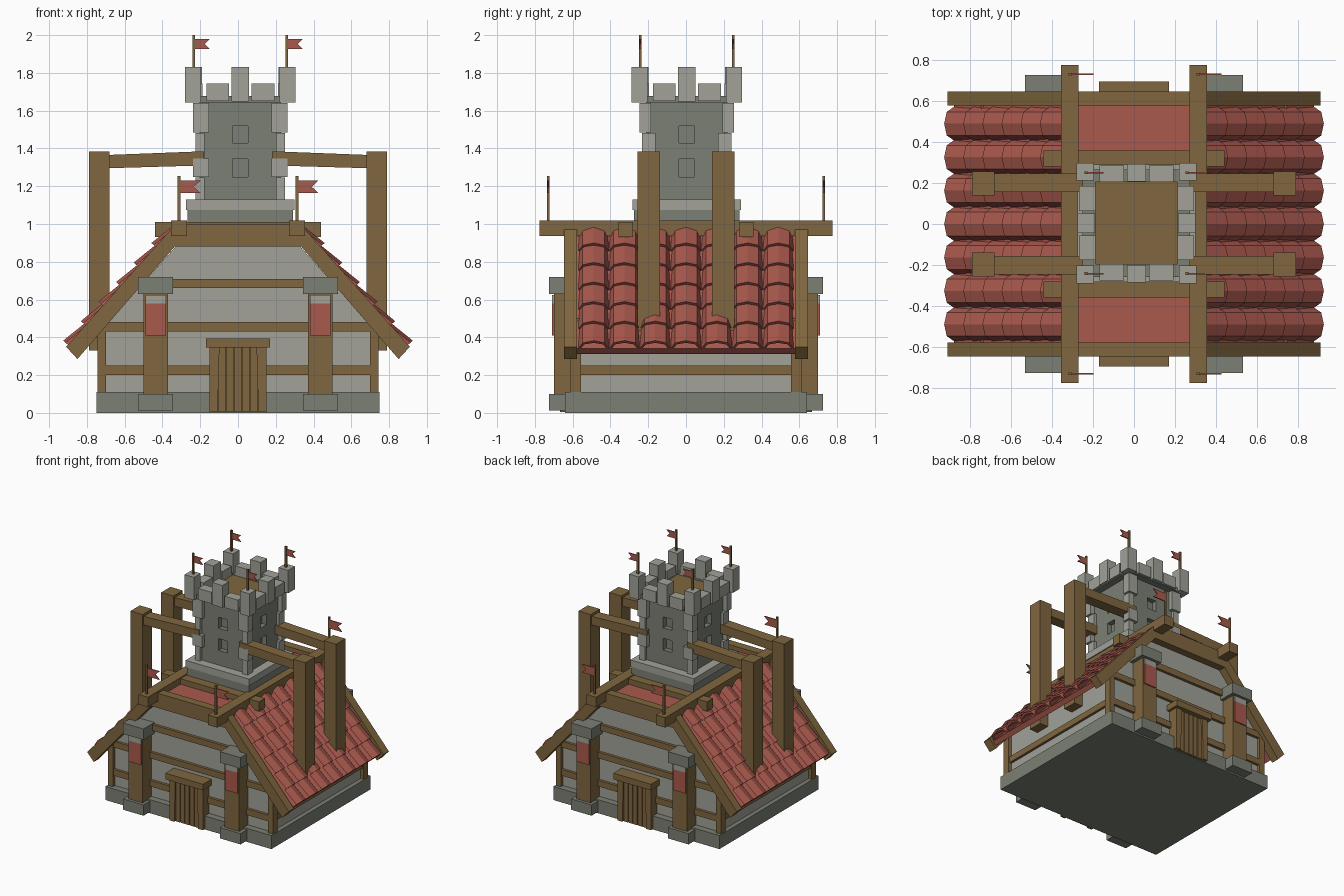
import bpy, bmesh, math
from mathutils import Vector

if "Cube" in bpy.data.objects:
    bpy.data.objects.remove(bpy.data.objects["Cube"])


def material(name, rgb):
    m = bpy.data.materials.new(name)
    m.diffuse_color = (*rgb, 1)
    m.use_nodes = True
    m.node_tree.nodes["Principled BSDF"].inputs["Base Color"].default_value = m.diffuse_color
    return m


LIGHT = material("light stone", (0.36, 0.36, 0.32))
DARK = material("dark stone", (0.20, 0.215, 0.175))
WOOD = material("brown wood", (0.215, 0.135, 0.05))
RED = material("red tile", (0.40, 0.10, 0.075))


def finish(bm, name, mat):
    bmesh.ops.recalc_face_normals(bm, faces=bm.faces[:])
    me = bpy.data.meshes.new(name)
    bm.to_mesh(me)
    bm.free()
    me.materials.append(mat)
    ob = bpy.data.objects.new(name, me)
    bpy.context.collection.objects.link(ob)
    return ob


def prism(name, profile, y0, y1, mat):
    """Extrude an (x, z) profile along y."""
    bm = bmesh.new()
    a = [bm.verts.new((x, y0, z)) for x, z in profile]
    b = [bm.verts.new((x, y1, z)) for x, z in profile]
    n = len(a)
    bm.faces.new(a)
    bm.faces.new(b[::-1])
    for i in range(n):
        j = (i + 1) % n
        bm.faces.new((a[i], b[i], b[j], a[j]))
    return finish(bm, name, mat)


def box(name, x, y, z, mat):
    return prism(name, [(x[0], z[0]), (x[1], z[0]), (x[1], z[1]), (x[0], z[1])], y[0], y[1], mat)


def mir(s, a, b):
    return tuple(sorted((s * a, s * b)))


def flag(name, x, y, z0, z1, w, zf, h):
    """Pole with a swallow-tailed pennant pointing to +x."""
    box(name + "_pole", (x - .007, x + .007), (y - .007, y + .007), (z0, z1), WOOD)
    prism(name, [(x, zf - h), (x + w, zf - h), (x + w * .68, zf), (x + w, zf + h), (x, zf + h)],
          y - .004, y + .004, RED)


# House body
box("foundation", (-.75, .75), (-.64, .64), (0, .11), DARK)
prism("house_wall", [(-.715, .05), (.715, .05), (.715, .45), (.33, .88), (-.33, .88), (-.715, .45)],
      -.585, .585, LIGHT)

# Gable ends: barge frame, beams, columns, doors
frame = [(-.91, .35), (-.33, 1.0), (.33, 1.0), (.91, .35), (.85, .285), (.335, .88), (-.335, .88), (-.85, .285)]
for s, side in ((-1, "front"), (1, "back")):
    prism(side + "_barge_frame", frame, *mir(s, .577, .645), WOOD)
    for z0, z1, w in ((.2, .25, .73), (.43, .48, .71), (.66, .71, .52)):
        box(side + "_wall_beam", (-w, w), mir(s, .57, .607), (z0, z1), WOOD)
    # Door leaf, frame and lintel
    box(side + "_door_back", (-.14, .14), mir(s, .58, .645), (.005, .35), WOOD)
    for i in range(5):
        c = -.084 + i * .042
        box(side + "_door_plank", (c - .018, c + .018), mir(s, .6, .655), (.005, .35), WOOD)
    for sx in (-1, 1):
        prism(side + "_door_post", [(sx * .15, .005), (sx * .108, .005), (sx * .098, .35), (sx * .15, .35)],
              *mir(s, .58, .668), WOOD)
    box(side + "_door_lintel", (-.17, .17), mir(s, .58, .695), (.345, .395), WOOD)
    for sx in (-1, 1):
        box(side + "_corner_post", mir(sx, .70, .745), mir(s, .555, .612), (.11, .5), WOOD)
        box(side + "_column", mir(sx, .37, .50), mir(s, .58, .70), (.09, .64), WOOD)
        box(side + "_column_foot", mir(sx, .345, .53), mir(s, .58, .725), (.012, .1), DARK)
        box(side + "_column_cap", mir(sx, .345, .53), mir(s, .58, .725), (.63, .72), DARK)
        box(side + "_banner", mir(sx, .38, .49), mir(s, .70, .709), (.41, .58), RED)
        box(side + "_banner_top", mir(sx, .38, .49), mir(s, .70, .709), (.58, .625), LIGHT)

# Roof slopes with rows of barrel tiles
P0, P1 = Vector((.34, .98)), Vector((.90, .36))
D = (P1 - P0).normalized()
N = Vector((-D.y, D.x))
L = (P1 - P0).length
ROWS, COLS, SEG, W = 6, 7, 4, .163


def tiles(sx, name):
    bm = bmesh.new()
    step = L / ROWS
    for r in range(ROWS):
        for c in range(COLS):
            yc = (c - (COLS - 1) / 2) * W
            rings = []
            for t, base, h in ((r * step - .012, -.045, .055), ((r + 1) * step, -.03, .064)):
                for inner in (0, .018):
                    ring = []
                    for k in range(SEG + 1):
                        a = math.pi * k / SEG
                        p = P0 + D * t + N * (base + (h - inner) * math.sin(a) ** .9 if 0 < k < SEG else base)
                        ring.append(bm.verts.new((sx * p.x, yc - math.cos(a) * (W / 2 - inner * .6), p.y)))
                    rings.append(ring)
            ot, it, ob, ib = rings
            for k in range(SEG):
                bm.faces.new((ot[k], ot[k + 1], ob[k + 1], ob[k]))
                bm.faces.new((it[k], ib[k], ib[k + 1], it[k + 1]))
                bm.faces.new((ob[k], ob[k + 1], ib[k + 1], ib[k]))
                bm.faces.new((ot[k], it[k], it[k + 1], ot[k + 1]))
            for k in (0, SEG):
                bm.faces.new((ot[k], ob[k], ib[k], it[k]))
    finish(bm, name, RED)


for sx, side in ((-1, "left"), (1, "right")):
    a, b, c, d = P0 - N * .03, P1 - N * .03, P1 - N * .07, P0 - N * .07
    prism(side + "_roof_slab", [(sx * p.x, p.y) for p in (a, b, c, d)], -.58, .58, RED)
    tiles(sx, side + "_roof_tiles")
    box(side + "_side_wall_beam", mir(sx, .70, .735), (-.57, .57), (.2, .25), WOOD)
    box(side + "_ridge_beam", mir(sx, .27, .355), (-.775, .775), (.937, 1.018), WOOD)
    box(side + "_cross_beam", (-.44, .44), mir(sx, .28, .357), (.932, 1.01), WOOD)
    # Tall posts tied to the tower
    for sy in (-1, 1):
        box(side + "_tall_post", mir(sx, .68, .79), mir(sy, .138, .257), (.33, 1.385), WOOD)
        prism(side + "_tie_beam", [(sx * .18, 1.31), (sx * .7, 1.295), (sx * .7, 1.365), (sx * .18, 1.385)],
              *mir(sy, .155, .245), WOOD)
        flag(side + "_ridge_flag", sx * .312, sy * .73, 1.0, 1.255, .115, 1.197, .034)
box("flat_roof", (-.33, .33), (-.58, .58), (.88, .965), RED)

# Tower: centre and size helper
CX, CY = .012, .004


def tower_box(name, h, z, mat):
    return box(name, (CX - h, CX + h), (CY - h, CY + h), z, mat)


tower_box("tower_plinth", .28, (.93, 1.08), DARK)
tower_box("tower_plinth_cap", .287, (1.075, 1.13), LIGHT)

# Tower shaft with recessed windows on all four sides
bm = bmesh.new()
bmesh.ops.create_cube(bm, size=1)
for v in bm.verts:
    v.co = Vector((v.co.x * .43, v.co.y * .43, 1.38 + v.co.z * .54))
WZ = ((1.25, 1.345), (1.43, 1.52))
cuts = [(Vector((s * .04, s * .04, 0)), ax) for s in (-1, 1) for ax in (Vector((1, 0, 0)), Vector((0, 1, 0)))]
cuts += [(Vector((0, 0, z)), Vector((0, 0, 1))) for pair in WZ for z in pair]
for co, no in cuts:
    bmesh.ops.bisect_plane(bm, geom=bm.verts[:] + bm.edges[:] + bm.faces[:], plane_co=co, plane_no=no)
bm.normal_update()
holes = []
for f in bm.faces:
    c = f.calc_center_median()
    if abs(f.normal.z) < .1 and min(abs(c.x), abs(c.y)) < .03 and any(a < c.z < b for a, b in WZ):
        holes.append(f)
for f in bmesh.ops.extrude_discrete_faces(bm, faces=holes)["faces"]:
    n = f.normal.copy()
    for v in f.verts:
        v.co -= n * .04
bmesh.ops.translate(bm, verts=bm.verts[:], vec=(CX, CY, 0))
finish(bm, "tower_shaft", DARK)

# Corner stones, alternating in size
levels = (1.13, 1.25, 1.35, 1.485, 1.645)
for sx in (-1, 1):
    for sy in (-1, 1):
        for i in range(4):
            out = (.238, .25)[i % 2]
            inx, iny = ((.19, .165), (.165, .19))[i % 2]
            x, y = mir(sx, inx, out), mir(sy, iny, out)
            box("corner_stone", (CX + x[0], CX + x[1]), (CY + y[0], CY + y[1]),
                (levels[i], levels[i + 1] - .004), LIGHT)
        # Corner merlons and tower flags
        x, y = mir(sx, .207, .293), mir(sy, .207, .293)
        box("corner_merlon", (CX + x[0], CX + x[1]), (CY + y[0], CY + y[1]), (1.643, 1.83), LIGHT)
        flag("tower_flag", CX + sx * .246, CY + sy * .246, 1.82, 2.0, .085, 1.953, .026)

# Parapet, deck and merlons on each side
tower_box("tower_deck", .2, (1.6, 1.665), WOOD)
for s in (-1, 1):
    for along_x in (True, False):
        def side_box(name, u, v, z, mat):
            x, y = (u, v) if along_x else (v, u)
            box(name, (CX + x[0], CX + x[1]), (CY + y[0], CY + y[1]), z, mat)
        side_box("parapet", (-.26, .26), mir(s, .2, .262), (1.643, 1.678), DARK)
        side_box("middle_merlon", (-.047, .047), mir(s, .203, .288), (1.648, 1.83), LIGHT)
        for m in (-1, 1):
            side_box("low_merlon", mir(m, .06, .18), mir(s, .2, .28), (1.65, 1.743), LIGHT)
